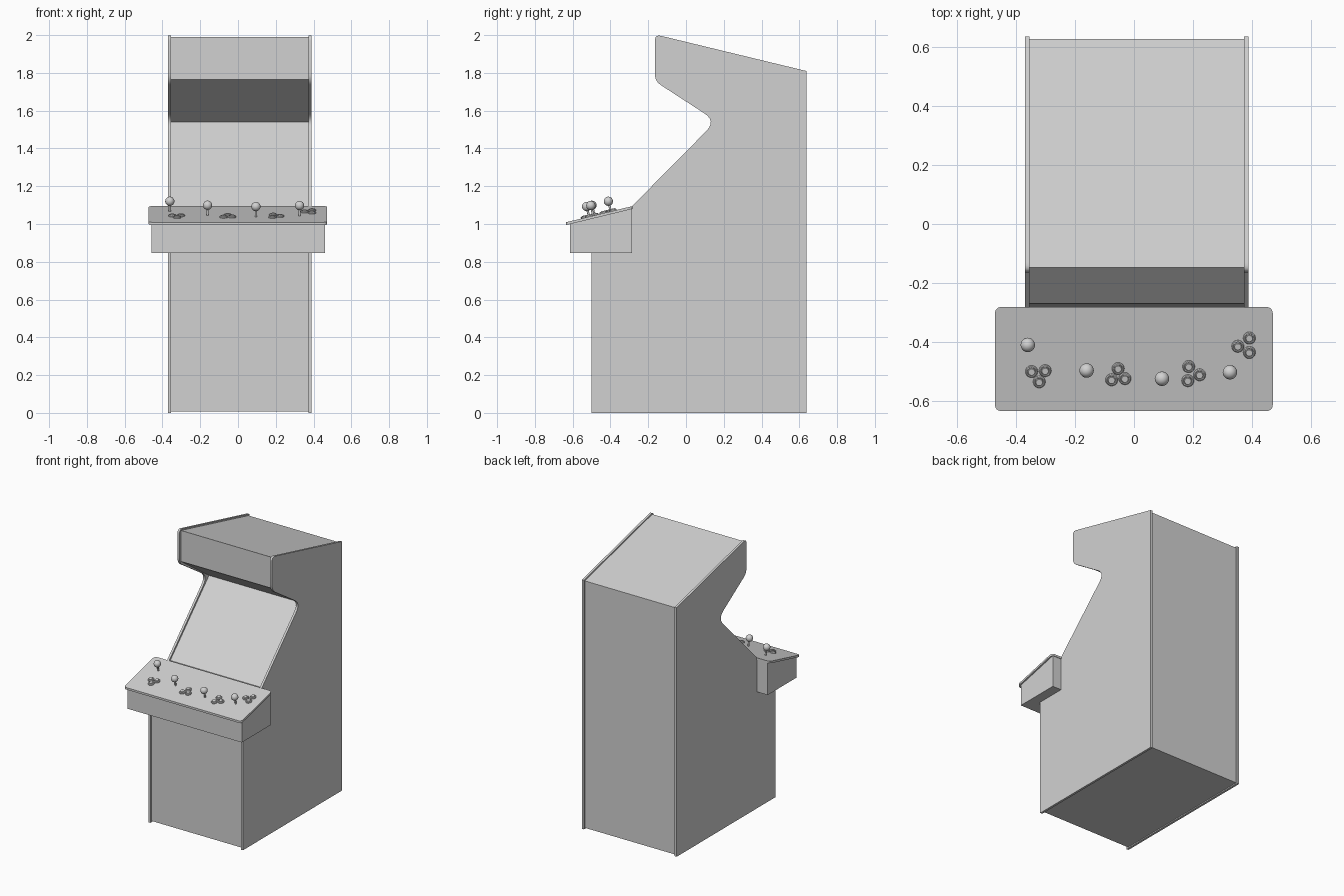
import bpy, bmesh, math
from mathutils import Vector, Matrix

if "Cube" in bpy.data.objects:
    bpy.data.objects.remove(bpy.data.objects["Cube"])

grey = bpy.data.materials.new("light_grey")
grey.diffuse_color = (0.64, 0.64, 0.64, 1)
grey.use_nodes = True
grey.node_tree.nodes["Principled BSDF"].inputs["Base Color"].default_value = grey.diffuse_color


def finish(name, bm):
    """Turn a bmesh into a named, smooth-by-angle object."""
    bmesh.ops.recalc_face_normals(bm, faces=bm.faces)
    me = bpy.data.meshes.new(name)
    bm.to_mesh(me)
    bm.free()
    ob = bpy.data.objects.new(name, me)
    bpy.context.collection.objects.link(ob)
    me.materials.append(grey)
    bpy.ops.object.select_all(action='DESELECT')
    ob.select_set(True)
    bpy.context.view_layer.objects.active = ob
    bpy.ops.object.shade_smooth_by_angle(angle=math.radians(35))
    return ob


def rounded(corners, steps=6):
    """2D outline from (a, b, rounding) corners."""
    out, n = [], len(corners)
    for i, (a, b, r) in enumerate(corners):
        p = Vector((a, b))
        if not r:
            out.append(p)
            continue
        p0 = p + (Vector(corners[i - 1][:2]) - p).normalized() * r
        p1 = p + (Vector(corners[(i + 1) % n][:2]) - p).normalized() * r
        for k in range(steps + 1):
            t = k / steps
            out.append(p0 * (1 - t) ** 2 + p * 2 * t * (1 - t) + p1 * t * t)
    return out


def prism(name, pts, offset):
    """Extrude a closed 3D outline along an offset."""
    bm = bmesh.new()
    face = bm.faces.new([bm.verts.new(p) for p in pts])
    ext = bmesh.ops.extrude_face_region(bm, geom=[face], use_keep_orig=True)
    vs = [g for g in ext["geom"] if isinstance(g, bmesh.types.BMVert)]
    bmesh.ops.translate(bm, verts=vs, vec=offset)
    return finish(name, bm)


def side_prism(name, corners, x0, x1):
    return prism(name, [(x0, p.x, p.y) for p in rounded(corners)], (x1 - x0, 0, 0))


def lathe(name, profile, matrix, seg=20):
    """Spin a (radius, height) profile around its local z axis."""
    bm = bmesh.new()
    vs = [bm.verts.new((r, 0, h)) for r, h in profile]
    es = [bm.edges.new(pair) for pair in zip(vs, vs[1:])]
    bmesh.ops.spin(bm, geom=vs + es, cent=(0, 0, 0), axis=(0, 0, 1),
                   angle=math.tau, steps=seg)
    bmesh.ops.remove_doubles(bm, verts=bm.verts, dist=1e-5)
    ob = finish(name, bm)
    ob.matrix_world = matrix
    return ob


# Side panels with the rounded marquee and monitor notch
side = [(-0.5, 0, 0), (0.637, 0, 0), (0.637, 1.81, 0), (-0.165, 2.004, 0.035),
        (-0.165, 1.756, 0.04), (0.16, 1.545, 0.075), (-0.285, 1.095, 0),
        (-0.3, 0.86, 0), (-0.5, 0.86, 0)]
for name, x in (("side_panel_left", -0.371), ("side_panel_right", 0.374)):
    side_prism(name, side, x, x + 0.016)

# Cabinet body between the panels, slightly inset
body = [(-0.485, 0.008, 0), (0.628, 0.008, 0), (0.628, 1.802, 0),
        (-0.148, 1.99, 0), (-0.148, 1.765, 0), (0.175, 1.54, 0),
        (-0.27, 1.092, 0), (-0.29, 0.86, 0), (-0.485, 0.86, 0)]
side_prism("cabinet_body", body, -0.356, 0.375)

# Control box
SLOPE = 0.243


def deck_z(y):
    return 1.009 + SLOPE * (y + 0.636)


box = [(-0.615, 0.846, 0), (-0.285, 0.846, 0),
       (-0.285, deck_z(-0.285) - 0.013, 0), (-0.615, deck_z(-0.615) - 0.013, 0)]
side_prism("control_box", box, -0.457, 0.461)

# Sloped control panel with rounded corners
deck = rounded([(-0.473, -0.636, 0.025), (0.472, -0.636, 0.025),
                (0.472, -0.282, 0.025), (-0.473, -0.282, 0.025)])
prism("control_panel", [(p.x, p.y, deck_z(p.y)) for p in deck], (0, 0, -0.015))


def on_deck(x, y):
    return Matrix.Translation((x, y, deck_z(y))) @ Matrix.Rotation(math.atan(SLOPE), 4, 'X')


# Joysticks: thin shaft and ball top
R, H = 0.0245, 0.055
stick = [(0.006, -0.003), (0.006, H - R * 0.95)]
ball_arc = [math.radians(-75 + 165 * k / 11) for k in range(12)]
stick += [(R * max(math.cos(a), 0), H + R * math.sin(a)) for a in ball_arc]
for i, (x, y) in enumerate([(-0.361, -0.398), (-0.161, -0.485), (0.095, -0.513), (0.326, -0.491)]):
    lathe(f"joystick_{i + 1}", stick, on_deck(x, y))

# Push buttons: raised rim with a plunger inside
button = [(0.021, -0.002), (0.021, 0.005), (0.018, 0.009), (0.015, 0.009),
          (0.0135, 0.005), (0.0125, 0.005), (0.0125, 0.010), (0.011, 0.012), (0, 0.012)]
groups = [[(-0.348, -0.503), (-0.302, -0.5), (-0.322, -0.538)],
          [(-0.076, -0.531), (-0.054, -0.493), (-0.031, -0.527)],
          [(0.186, -0.486), (0.223, -0.514), (0.183, -0.534)],
          [(0.353, -0.417), (0.392, -0.389), (0.392, -0.438)]]
for g, group in enumerate(groups):
    for i, (x, y) in enumerate(group):
        lathe(f"button_{g + 1}_{i + 1}", button, on_deck(x, y + 0.002))
